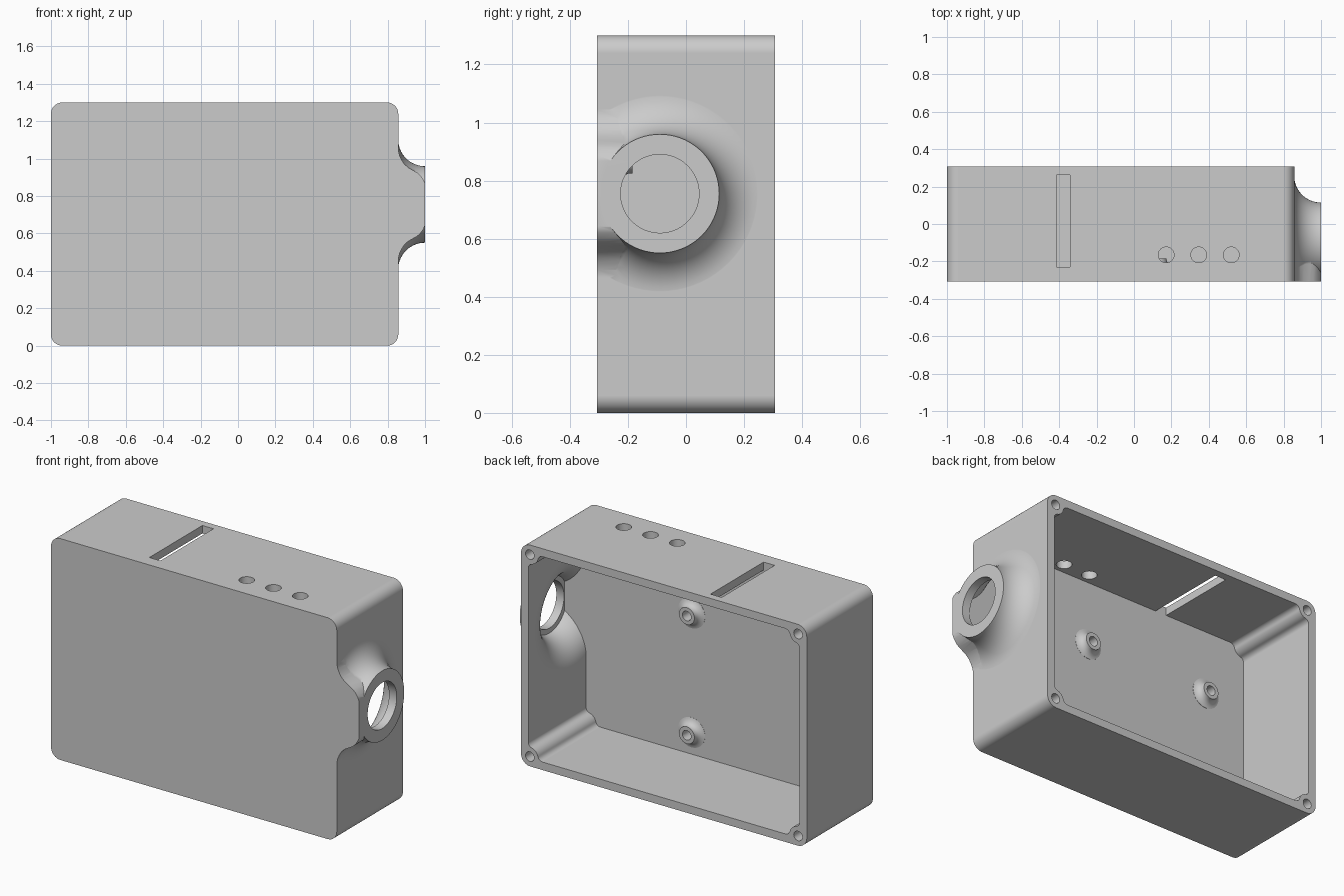
import bpy, bmesh, math
from math import sin, cos, pi, sqrt, atan2, asin

if "Cube" in bpy.data.objects:
    bpy.data.objects.remove(bpy.data.objects["Cube"], do_unlink=True)

LEFT, RIGHT, HEIGHT = -1.0, 0.857, 1.3   # case sides in x, and its height
FRONT, BACK = -0.307, 0.307
FLOOR = -0.23                            # inner face of the front wall
WALL = 0.047
PORT_Y, PORT_Z = -0.09, 0.755            # axis of the side port
MID_X, MID_Z = (LEFT + RIGHT) / 2, HEIGHT / 2

grey = bpy.data.materials.new("plain grey")
grey.use_nodes = True
grey.diffuse_color = (0.6, 0.6, 0.6, 1)
grey.node_tree.nodes["Principled BSDF"].inputs["Base Color"].default_value = grey.diffuse_color


def finish(name, bm):
    bmesh.ops.recalc_face_normals(bm, faces=bm.faces)
    mesh = bpy.data.meshes.new(name)
    bm.to_mesh(mesh)
    bm.free()
    mesh.materials.append(grey)
    obj = bpy.data.objects.new(name, mesh)
    bpy.context.collection.objects.link(obj)
    return obj


def prism(name, outline, y0, y1):
    """Extrude an (x, z) outline along y."""
    bm = bmesh.new()
    face = bm.faces.new([bm.verts.new((x, y0, z)) for x, z in outline])
    new = bmesh.ops.extrude_face_region(bm, geom=[face])["geom"]
    bmesh.ops.translate(bm, vec=(0, y1 - y0, 0),
                        verts=[v for v in new if isinstance(v, bmesh.types.BMVert)])
    return finish(name, bm)


def block(name, x0, x1, y0, y1, z0, z1):
    return prism(name, [(x0, z0), (x1, z0), (x1, z1), (x0, z1)], y0, y1)


def lathe(name, profile, axis, centre, n=32):
    """Spin (distance, radius) points about an axis through centre."""
    bm = bmesh.new()
    rings = []
    for a, r in profile:
        ring = []
        for i in range(n):
            b, c = r * cos(2 * pi * i / n), r * sin(2 * pi * i / n)
            p = {"X": (a, b, c), "Y": (c, a, b), "Z": (b, c, a)}[axis]
            ring.append(bm.verts.new([u + v for u, v in zip(p, centre)]))
        rings.append(ring)
    for r0, r1 in zip(rings, rings[1:]):
        for i in range(n):
            j = (i + 1) % n
            bm.faces.new((r0[i], r0[j], r1[j], r1[i]))
    bm.faces.new(rings[0])
    bm.faces.new(rings[-1])
    return finish(name, bm)


def combine(target, tool, operation):
    mod = target.modifiers.new(operation, "BOOLEAN")
    mod.operation, mod.solver, mod.object = operation, "EXACT", tool
    bpy.context.view_layer.objects.active = target
    bpy.ops.object.modifier_apply(modifier=mod.name)
    bpy.data.objects.remove(tool, do_unlink=True)


def four_corners(corner, half_x, half_z):
    """Mirror corner points, given as insets from the corner, to all four."""
    outline = []
    for sx, sz in ((1, 1), (-1, 1), (-1, -1), (1, -1)):
        points = [(MID_X + sx * (half_x - u), MID_Z + sz * (half_z - v)) for u, v in corner]
        outline += points if sx * sz > 0 else points[::-1]
    return outline


# Outer case, rounded at four edges; the surplus in front is trimmed later
half_x, half_z, R = (RIGHT - LEFT) / 2, HEIGHT / 2, 0.06
arc = [i * pi / 16 for i in range(9)]
corner = [(R - R * cos(t), R - R * sin(t)) for t in arc]
case = prism("case", four_corners(corner, half_x, half_z), FRONT - 0.05, BACK)

# Flared side port and the rib that ties it to the front
FILLET, FLARE = 0.1435, 0.348
arc = [i * pi / 32 for i in range(17)]
profile = [(1 - FILLET * sin(t), FLARE - FILLET * cos(t)) for t in arc] + [(0.82, FLARE)]
combine(case, lathe("port", profile, "X", (0, PORT_Y, PORT_Z), 72), "UNION")
rib = [(0.82, 0.3), (0.857, 0.29), (0.864, 0.262), (0.874, 0.24), (0.888, 0.218), (0.908, 0.199),
       (0.935, 0.183), (0.958, 0.17), (0.975, 0.155), (0.99, 0.134), (1, 0.113)]
outline = [(x, PORT_Z + h) for x, h in rib] + [(x, PORT_Z - h) for x, h in rib[::-1]]
combine(case, prism("rib", outline, FRONT - 0.04, -0.15), "UNION")
combine(case, block("trim", -2, 2, -1, FRONT, -1, 2), "DIFFERENCE")

# Cavity, leaving filleted screw columns in the corners
INSET, COLUMN, BLEND = 0.01, 0.055, 0.03
reach = sqrt((COLUMN + BLEND) ** 2 - (BLEND - INSET) ** 2)
touch = atan2(BLEND - INSET, reach)
side = []
for i in range(7):
    t = -pi / 2 - (pi / 2 - touch) * i / 6
    side.append((INSET + reach + BLEND * cos(t), BLEND + BLEND * sin(t)))
for i in range(1, 7):
    t = touch + (pi / 4 - touch) * i / 6
    side.append((INSET + COLUMN * cos(t), INSET + COLUMN * sin(t)))
corner = side + [(v, u) for u, v in side[-2::-1]]
outline = four_corners(corner[::-1], half_x - WALL, half_z - WALL)
combine(case, prism("cavity", outline, FLOOR, 0.4), "DIFFERENCE")

# Port recess, which follows the flare, and its bore
INNER, LIP = FILLET + WALL, 0.05
start = asin(LIP / INNER)
profile = [(0.79, FLARE)]
for i in range(15):
    t = pi / 2 + (start - pi / 2) * i / 14
    profile.append((1 - INNER * sin(t), FLARE - INNER * cos(t)))
profile += [(1 - LIP, 0.135), (1.05, 0.135)]
recess = lathe("recess", profile, "X", (0, PORT_Y, PORT_Z), 72)
combine(recess, block("recess_limit", 0, 2, FLOOR, 1, 0, 2), "INTERSECT")
combine(case, recess, "DIFFERENCE")

# Slot and three round holes in the top
combine(case, block("slot", -0.415, -0.343, FLOOR, 0.262, 1.2, 1.4), "DIFFERENCE")
for x in (0.172, 0.346, 0.52):
    combine(case, lathe("hole", [(1.2, 0.042), (1.4, 0.042)], "Z", (x, -0.165, 0)), "DIFFERENCE")

# Corner screw holes
gap = WALL + INSET
for x in (LEFT + gap, RIGHT - gap):
    for z in (gap, HEIGHT - gap):
        combine(case, lathe("screw_hole", [(0.05, 0.028), (0.4, 0.028)], "Y", (x, 0, z), 24),
                "DIFFERENCE")

# Flared standoffs on the front wall
post = [(-0.02, 0.088), (0.001, 0.088), (0.004, 0.076), (0.012, 0.063), (0.022, 0.055),
        (0.034, 0.05), (0.045, 0.05)]
for x in (0.125, -0.69):
    for z in (0.175, 0.875):
        combine(case, lathe("standoff", post, "Y", (x, FLOOR, z)), "UNION")
        combine(case, lathe("pilot", [(-0.03, 0.028), (0.1, 0.028)], "Y", (x, FLOOR, z), 24),
                "DIFFERENCE")

# Smooth the curves, keep the flats flat
bpy.ops.object.select_all(action="DESELECT")
case.select_set(True)
bpy.context.view_layer.objects.active = case
bpy.ops.object.shade_smooth_by_angle(angle=math.radians(30))
weighted = case.modifiers.new("flat_faces", "WEIGHTED_NORMAL")
weighted.keep_sharp = True
